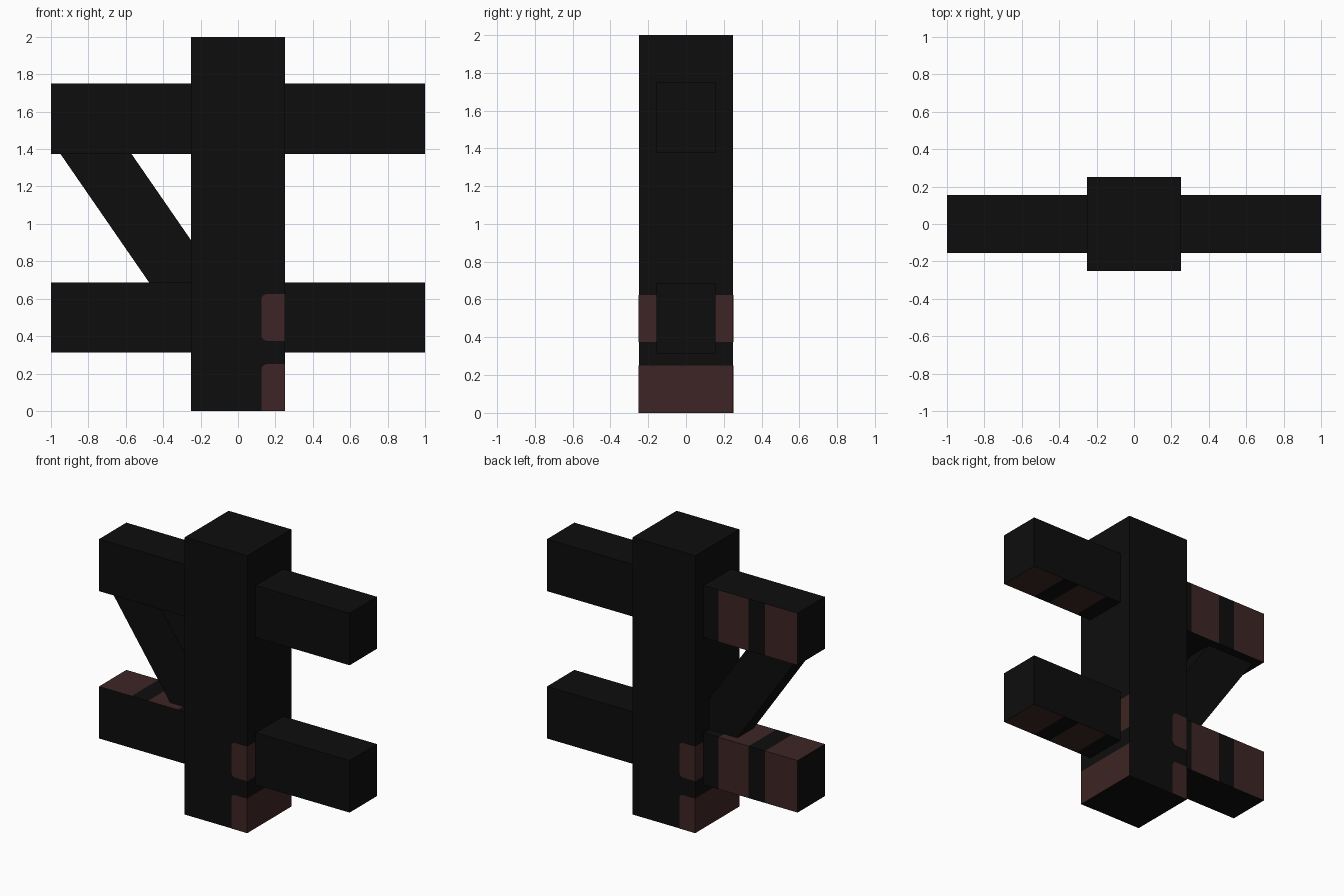
import bpy, bmesh, math
from mathutils import Vector

if "Cube" in bpy.data.objects:
    bpy.data.objects.remove(bpy.data.objects["Cube"])


def material(name, rgb):
    m = bpy.data.materials.new(name)
    m.diffuse_color = (*rgb, 1)
    m.use_nodes = True
    m.node_tree.nodes["Principled BSDF"].inputs["Base Color"].default_value = m.diffuse_color
    return m


BLACK = material("charred black", (0.004, 0.004, 0.004))
BROWN = material("dark red brown", (0.048, 0.018, 0.018))


def finish(bm, name):
    bmesh.ops.recalc_face_normals(bm, faces=bm.faces)
    me = bpy.data.meshes.new(name)
    bm.to_mesh(me)
    bm.free()
    me.materials.append(BLACK)
    me.materials.append(BROWN)
    ob = bpy.data.objects.new(name, me)
    bpy.context.collection.objects.link(ob)
    return ob


def cut_box(name, lo, hi, axis, cuts, is_brown):
    """Box cut across one axis, with faces painted by a rule."""
    lo, hi = Vector(lo), Vector(hi)
    bm = bmesh.new()
    bmesh.ops.create_cube(bm, size=1)
    for v in bm.verts:
        v.co = (lo + hi) / 2 + v.co * (hi - lo)
    normal = Vector((0, 0, 0))
    normal[axis] = 1
    for c in cuts:
        bmesh.ops.bisect_plane(bm, geom=bm.verts[:] + bm.edges[:] + bm.faces[:],
                               plane_co=normal * c, plane_no=normal)
    bm.normal_update()
    for f in bm.faces:
        f.material_index = int(is_brown(f.calc_center_median(), f.normal))
    return finish(bm, name)


def prism(name, outline, y0, y1, mat=0):
    """Outline in x and z, extruded along y."""
    bm = bmesh.new()
    face = bm.faces.new([bm.verts.new((x, y0, z)) for x, z in outline])
    ext = bmesh.ops.extrude_face_region(bm, geom=[face])["geom"]
    bmesh.ops.translate(bm, vec=(0, y1 - y0, 0),
                        verts=[g for g in ext if isinstance(g, bmesh.types.BMVert)])
    for f in bm.faces:
        f.material_index = mat
    return finish(bm, name)


# Post with brown bands on its two sides
def post_rule(c, n):
    return abs(n.x) > 0.9 and (c.z < 0.25 or 0.375 < c.z < 0.625)


cut_box("post", (-0.25, -0.25, 0), (0.25, 0.25, 2), 2,
        (0.25, 0.375, 0.625), post_rule)


# Crossbeams with brown stripes on some faces
def beam_rule(top_striped):
    def rule(c, n):
        if not (0.74 < abs(c.x) < 0.99 or 0.37 < abs(c.x) < 0.61):
            return False
        if c.x > 0:
            return n.z < -0.9
        return n.y > 0.9 or (top_striped and n.z > 0.9)
    return rule


STRIPES = [s * x for s in (-1, 1) for x in (0.37, 0.61, 0.74)]
for name, z0, z1, top in (("lower_beam", 0.3125, 0.6875, True),
                          ("upper_beam", 1.375, 1.75, False)):
    cut_box(name, (-1, -0.156, z0), (1, 0.156, z1), 0, STRIPES, beam_rule(top))

# Diagonal brace, with its ends buried in the beams and post
SLOPE = 0.69


def brace_x(z):
    return -0.95 + (1.375 - z) * SLOPE


prism("brace", [(brace_x(1.4), 1.4), (brace_x(1.4) + 0.38, 1.4),
                (brace_x(0.5) + 0.38, 0.5), (brace_x(0.5), 0.5)], -0.094, 0.094)


# Corner patches wrapping onto the front and back of the post
def patch(name, side, z0, z1, round_bottom):
    r, inner = 0.03, 0.125
    pts = [(0.25, z0), (0.25, z1)]
    pts += [(inner + r - r * math.sin(a), z1 - r + r * math.cos(a))
            for a in (i * math.pi / 8 for i in range(5))]
    if round_bottom:
        pts += [(inner + r - r * math.cos(a), z0 + r - r * math.sin(a))
                for a in (i * math.pi / 8 for i in range(5))]
    else:
        pts.append((inner, z0))
    prism(name, [(side * x, z) for x, z in pts], -side * 0.249, -side * 0.252, 1)


for label, side in (("front", 1), ("back", -1)):
    patch(label + "_foot_patch", side, 0, 0.25, False)
    patch(label + "_middle_patch", side, 0.375, 0.625, True)
